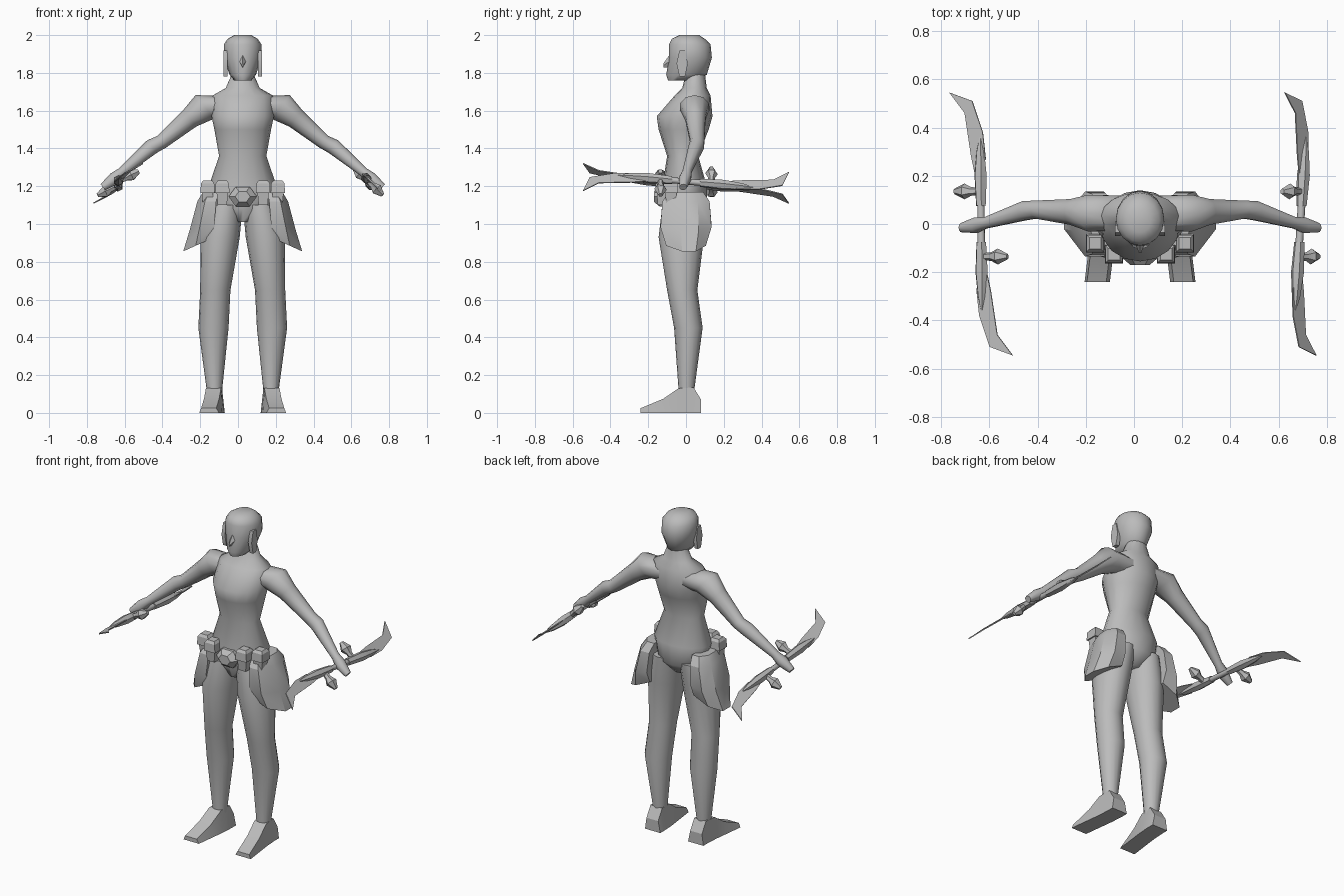
import bpy, bmesh, math
from mathutils import Vector

default_cube = bpy.data.objects.get("Cube")
if default_cube:
    bpy.data.objects.remove(default_cube, do_unlink=True)

MIDDLE = .025  # body centre line
SMOOTH, CRISP = math.radians(60), math.radians(30)
X_AXIS, Y_AXIS, Z_AXIS = Vector((1, 0, 0)), Vector((0, 1, 0)), Vector((0, 0, 1))

grey = bpy.data.materials.new("plain_grey")
grey.use_nodes = True
grey.diffuse_color = (.5, .5, .5, 1)
grey.node_tree.nodes["Principled BSDF"].inputs["Base Color"].default_value = grey.diffuse_color


def loft(name, rings, crease=SMOOTH):
    """Skin a list of equal-length point rings and close both ends."""
    bm = bmesh.new()
    rows = [[bm.verts.new(point) for point in ring] for ring in rings]
    for lower, upper in zip(rows, rows[1:]):
        for i in range(len(lower)):
            bm.faces.new((lower[i - 1], lower[i], upper[i], upper[i - 1]))
    bm.faces.new(rows[0])
    bm.faces.new(rows[-1])
    bmesh.ops.recalc_face_normals(bm, faces=bm.faces)
    mesh = bpy.data.meshes.new(name)
    bm.to_mesh(mesh)
    bm.free()
    mesh.materials.append(grey)
    part = bpy.data.objects.new(name, mesh)
    bpy.context.collection.objects.link(part)
    bpy.ops.object.select_all(action='DESELECT')
    part.select_set(True)
    bpy.context.view_layer.objects.active = part
    bpy.ops.object.shade_smooth_by_angle(angle=crease)


def oval(centre, across, along, sides=12):
    """Ring of points spanned by two half-axis vectors."""
    turns = [math.tau * i / sides for i in range(sides)]
    return [Vector(centre) + across * math.cos(t) + along * math.sin(t) for t in turns]


def level(z, half, front, back, x=MIDDLE):
    """Horizontal oval from its half width and its front and back limits."""
    return oval((x, (front + back) / 2, z), X_AXIS * half, Y_AXIS * (back - front) / 2, sides=16)


# Torso from crotch to neck
loft("torso", [
    level(z=1.01, half=.05, front=-.09, back=.05),
    level(z=1.08, half=.15, front=-.12, back=.11),
    level(z=1.2, half=.18, front=-.125, back=.11),
    level(z=1.36, half=.125, front=-.1, back=.065),
    level(z=1.5, half=.15, front=-.145, back=.12),
    level(z=1.57, half=.165, front=-.155, back=.14),
    level(z=1.68, half=.16, front=-.06, back=.13),
    level(z=1.72, half=.09, front=-.02, back=.11),
    level(z=1.8, half=.055, front=0, back=.1),
])

# Head, nose and belt buckle
loft("head", [
    level(z=1.76, half=.045, front=-.095, back=.05),
    level(z=1.79, half=.07, front=-.105, back=.11),
    level(z=1.88, half=.1, front=-.09, back=.137),
    level(z=1.95, half=.1, front=-.09, back=.13),
    level(z=1.98, half=.08, front=-.075, back=.1),
    level(z=2, half=.045, front=-.035, back=.07),
])
loft("nose", [oval((MIDDLE, y, z), X_AXIS * size / 2, Z_AXIS * size, sides=4)
              for y, z, size in ((-.08, 1.865, .04), (-.12, 1.84, .01))], CRISP)
loft("buckle", [oval((MIDDLE, y, 1.145), X_AXIS * size, Z_AXIS * size * .8, sides=6)
                for y, size in ((-.1, .075), (-.14, .075), (-.17, .04))], CRISP)

for side, sign in (("left", 1), ("right", -1)):

    def out(distance):
        """Position at a distance from the centre line on this side."""
        return MIDDLE + sign * distance

    # Leg from hip to ankle
    loft(side + "_leg", [
        level(z=1.1, half=.09, front=-.125, back=.105, x=out(.09)),
        level(z=.93, half=.104, front=-.145, back=.095, x=out(.12)),
        level(z=.65, half=.08, front=-.1, back=.06, x=out(.145)),
        level(z=.45, half=.08, front=-.063, back=.088, x=out(.155)),
        level(z=.13, half=.042, front=-.04, back=.045, x=out(.15)),
        level(z=.07, half=.04, front=-.04, back=.045, x=out(.15)),
    ])

    # Foot: sloping wedge that turns slightly outward
    slices = []
    for y, height in ((.08, .07), (.04, .135), (-.04, .13), (-.12, .075), (-.24, .025)):
        centre = .15 + max(0, -y) / 8
        corners = ((-.055, 0), (.05, 0), (.04, height), (-.04, height))
        slices.append([(out(centre + w), y, z) for w, z in corners])
    loft(side + "_foot", slices, CRISP)

    # Arm from shoulder to fist
    cross = Vector((sign * .62, 0, .78))
    loft(side + "_arm", [
        oval((out(reach), y, z), cross * r, Y_AXIS * r, sides=10)
        for reach, y, z, r in (
            (.06, .045, 1.62, .075), (.2, .045, 1.62, .08), (.28, .05, 1.56, .056),
            (.43, .06, 1.435, .039), (.48, .055, 1.41, .042), (.64, .005, 1.275, .025),
            (.68, -.005, 1.24, .034), (.74, -.015, 1.195, .02))])

    # Hair strand beside the face
    loft(side + "_hair_strand", [oval((out(reach), -.02, 1.85), Y_AXIS * .03, Z_AXIS * .08, sides=6)
                                 for reach in (.08, .103)], CRISP)

    # Two small belt pouches, each a tapered body under a wider flap
    for place, reach, depth in (("inner", .108, -.125), ("outer", .186, -.08)):
        loft(f"{side}_{place}_belt_pouch", [
            oval((out(reach), depth, z), (X_AXIS + Y_AXIS) * size, (X_AXIS - Y_AXIS) * size, sides=4)
            for z, size in ((1.1, .024), (1.165, .03), (1.165, .038), (1.215, .035), (1.23, .024))
        ], CRISP)

    # Flared hip bag, whose outer lower corner hangs down
    bag = []
    for z, inner, outer, half, droop in ((1.17, .13, .21, .09, 0), (1.12, .14, .24, .125, 0),
                                         (1, .15, .28, .135, .03), (.93, .15, .315, .105, .075)):
        plan = ((0, -1), (.6, -1), (1, -.2), (1, .5), (.6, 1), (0, 1))
        bag.append([(out(inner + (outer - inner) * u), half * v, z - droop * u) for u, v in plan])
    loft(side + "_hip_bag", bag, CRISP)

# Double-bladed hand weapons, both ends matching by a half turn
BLADE = ((-.024, .27), (-.012, .38), (.035, .51), (.14, .545), (.07, .46), (.042, .28), (.024, .2))
for side, centre, lateral, axis in (
        ("left", (.69, 0, 1.225), (.7, 0, -.7), (-.06, -1, .09)),
        ("right", (-.634, 0, 1.215), (.9, 0, .44), (.01, -1, .08))):
    centre, lateral, axis = Vector(centre), Vector(lateral), Vector(axis)
    normal = axis.cross(lateral).normalized()
    loft(side + "_weapon_grip", [oval(centre + axis * reach, lateral * .016, normal * .016, sides=8)
                                 for reach in (-.1, .1)])
    for end, turn in (("front", 1), ("rear", -1)):

        def spot(sideways, reach, lift=0):
            """Point on this end of the weapon."""
            return centre + turn * (lateral * sideways + axis * reach) + normal * lift

        name = f"{side}_weapon_{end}"
        loft(name + "_handle", [
            oval(spot(0, reach), lateral * r, normal * r, sides=6)
            for reach, r in ((.075, .022), (.2, .028), (.3, .018), (.36, .004))], CRISP)
        loft(name + "_blade", [[spot(u, v, lift) for u, v in BLADE] for lift in (-.003, .003)], CRISP)
        loft(name + "_spike", [
            oval(spot(sideways, .135), axis * r, normal * r, sides=6)
            for sideways, r in ((.01, .016), (.045, .018), (.075, .033), (.12, .012))], CRISP)
